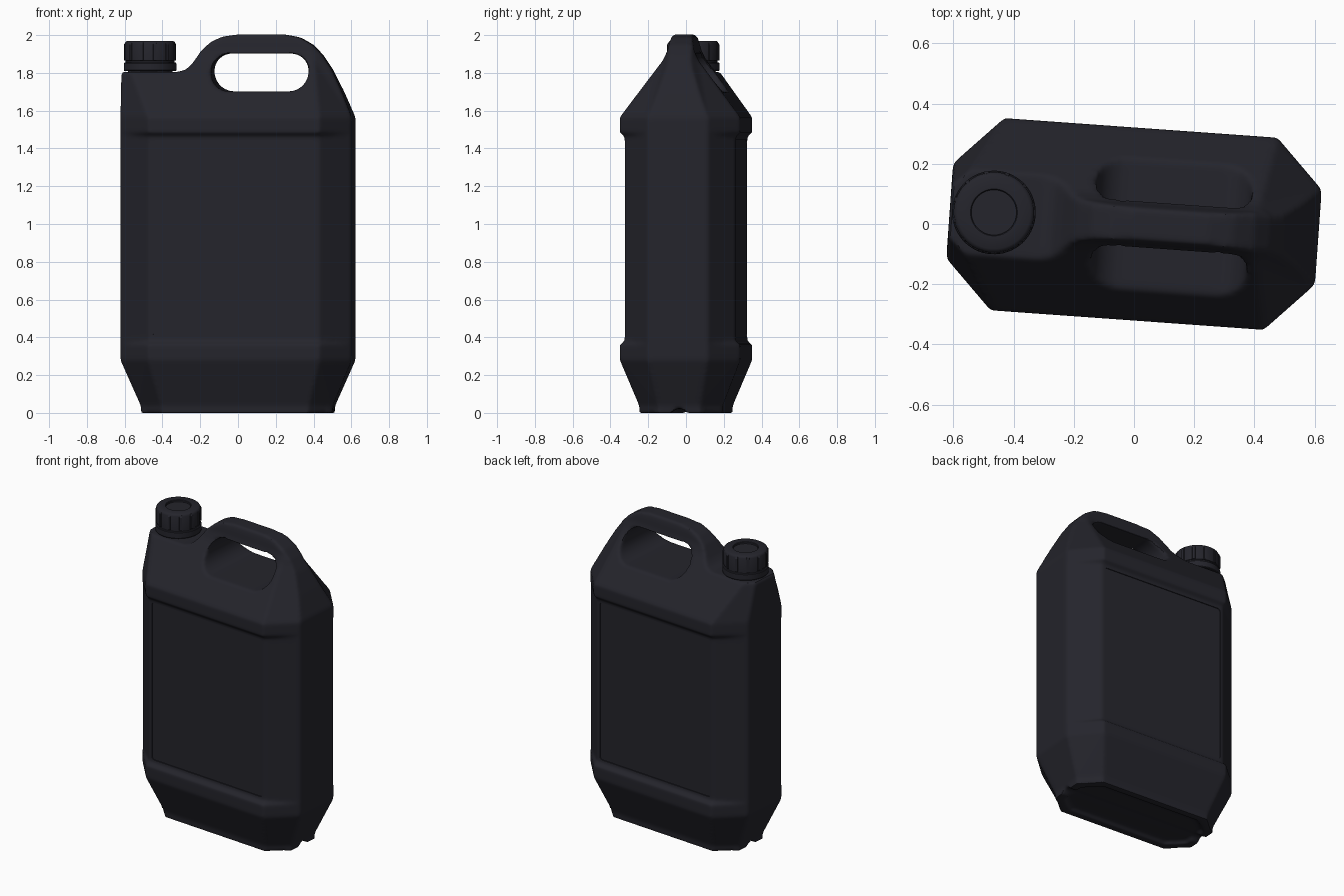
import bpy, bmesh
from math import sin, cos, pi, radians
from mathutils import Matrix

if "Cube" in bpy.data.objects:
    bpy.data.objects.remove(bpy.data.objects["Cube"])

TURN = Matrix.Rotation(radians(-4.1), 4, 'Z')   # the can stands slightly turned


def material(name, rgb):
    m = bpy.data.materials.new(name)
    m.use_nodes = True
    m.diffuse_color = (*rgb, 1)
    bsdf = m.node_tree.nodes["Principled BSDF"]
    bsdf.inputs["Base Color"].default_value = (*rgb, 1)
    bsdf.inputs["Roughness"].default_value = 0.5
    return m


plastic = material("dark plastic", (0.018, 0.018, 0.025))


def loft(name, rings):
    """Closed solid skinned through rings with equal point counts."""
    bm = bmesh.new()
    loops = [[bm.verts.new(p) for p in ring] for ring in rings]
    n = len(loops[0])
    for a, b in zip(loops, loops[1:]):
        for i in range(n):
            j = (i + 1) % n
            bm.faces.new((a[i], a[j], b[j], b[i]))
    bm.faces.new(loops[0][::-1])
    bm.faces.new(loops[-1])
    bmesh.ops.recalc_face_normals(bm, faces=bm.faces)
    mesh = bpy.data.meshes.new(name)
    bm.to_mesh(mesh)
    bm.free()
    ob = bpy.data.objects.new(name, mesh)
    bpy.context.collection.objects.link(ob)
    ob.data.materials.append(plastic)
    return ob


def octagon(z, left, right, hy, cl, cr, yl, yr):
    """Chamfered rectangle: end positions, half depth, chamfer corners."""
    half = [(right, yr), (cr, hy), (cl, hy), (left, yl)]
    return [(x, y, z) for x, y in half] + [(x, -y, z) for x, y in half[::-1]]


def even(z, hx, hy, cx, cy):
    return octagon(z, -hx, hx, hy, -cx, cx, cy, cy)


def circle(r, z, n=64):
    return [(r * cos(2 * pi * i / n), r * sin(2 * pi * i / n), z) for i in range(n)]


def side_prism(name, outline, y0=-0.6, y1=0.6):
    return loft(name, [[(x, y, z) for x, z in outline] for y in (y0, y1)])


def rounded_rect(x0, x1, z0, z1, r, steps=8):
    corners = ((x1 - r, z1 - r), (x0 + r, z1 - r), (x0 + r, z0 + r), (x1 - r, z0 + r))
    return [(cx + r * cos(pi / 2 * (k + i / steps)), cz + r * sin(pi / 2 * (k + i / steps)))
            for k, (cx, cz) in enumerate(corners) for i in range(steps + 1)]


def shade(ob, angle):
    bpy.ops.object.select_all(action='DESELECT')
    ob.select_set(True)
    bpy.context.view_layer.objects.active = ob
    bpy.ops.object.shade_smooth_by_angle(angle=radians(angle))


# Can body: flared foot, waist between two bands, shoulders closing to the handle
body = loft("can_body", [
    even(0, .508, .22, .39, .11),
    even(.035, .508, .22, .39, .11),
    even(.28, .614, .32, .455, .158),
    even(.362, .614, .32, .455, .158),
    even(.378, .614, .294, .45, .158),
    even(1.465, .614, .294, .45, .158),
    even(1.482, .614, .32, .455, .158),
    even(1.565, .614, .32, .455, .158),
    octagon(1.87, -.614, .487, .092, -.585, .41, .07, .045),
    octagon(1.92, -.614, .465, .07, -.585, .40, .055, .04),
    octagon(1.97, -.614, .445, .062, -.585, .39, .05, .04),
    octagon(2.03, -.614, .42, .045, -.585, .37, .035, .03)])
tri = body.modifiers.new("triangulate", 'TRIANGULATE')

# Cutters: handle outline, grip hole, hollow underside, seam notch
outline = side_prism("outline_cutter", [
    (-.7, 1.805), (-.31, 1.805), (-.27, 1.817), (-.24, 1.845), (-.19, 1.92), (-.14, 1.965),
    (-.08, 1.992), (0, 2.003), (.25, 2.003), (.33, 1.988), (.4, 1.948), (.45, 1.895),
    (.5, 1.82), (.64, 1.53), (.7, 1.5), (.7, -.1), (-.7, -.1)])
grip = side_prism("grip_cutter", rounded_rect(-.133, .383, 1.702, 1.903, .098))
hollow = loft("underside_cutter", [even(-.1, .46, .18, .36, .09),
                                   even(.02, .45, .17, .35, .085)])
notch = loft("notch_cutter", [[(x, .045 * cos(a * pi / 8), -.022 + .045 * sin(a * pi / 8))
                               for a in range(16)] for x in (-.7, .7)])
# Shallow label panels on front and back
panel = rounded_rect(-.43, .43, .40, 1.445, .02, 3)
panels = [side_prism("front_panel_cutter", panel, -.5, -.289),
          side_prism("back_panel_cutter", panel, .289, .5)]
cutters = [outline, grip, hollow, notch] + panels


def boolean(cutter, operation='DIFFERENCE'):
    cutter.hide_render = True
    mod = body.modifiers.new(cutter.name, 'BOOLEAN')
    mod.solver = 'EXACT'
    mod.operation = operation
    mod.object = cutter


boolean(outline, 'INTERSECT')
for c in (grip, hollow, notch):
    boolean(c)

# Soften every edge like blow-moulded plastic
remesh = body.modifiers.new("remesh", 'REMESH')
remesh.mode = 'VOXEL'
remesh.voxel_size = .011
soften = body.modifiers.new("soften", 'SMOOTH')
soften.factor = .5
soften.iterations = 7
for c in panels:
    boolean(c)

# Bake the modifiers and drop the cutters
bpy.context.view_layer.update()
baked = bpy.data.meshes.new_from_object(
    body.evaluated_get(bpy.context.evaluated_depsgraph_get()))
body.modifiers.clear()
body.data = baked
baked.materials.clear()
baked.materials.append(plastic)
for p in baked.polygons:
    p.material_index = 0
for c in cutters:
    bpy.data.objects.remove(c)
body.matrix_world = TURN
shade(body, 35)

# Neck and screw cap
place = TURN @ Matrix.Translation((-.467, .005, 0))
neck = loft("neck", [circle(.118, 1.77), circle(.118, 1.83)])
cap = loft("screw_cap", [circle(r, z) for r, z in (
    (.136, 1.81), (.139, 1.814), (.139, 1.85), (.136, 1.854), (.129, 1.855), (.129, 1.864),
    (.134, 1.866), (.134, 1.955), (.13, 1.964), (.121, 1.97), (.078, 1.97), (.075, 1.967),
    (.075, 1.957))])
for ob in (neck, cap):
    ob.matrix_world = place
    shade(ob, 35)

# Grip ribs around the cap
RIBS = 12
for i in range(RIBS):
    rib = loft(f"cap_rib_{i + 1}", [
        [(.128, -w, z), (r, -w * .7, z), (r, w * .7, z), (.128, w, z)]
        for z, w, r in ((1.866, .011, .139), (1.95, .011, .139), (1.962, .009, .131))])
    rib.matrix_world = place @ Matrix.Rotation(2 * pi * (i + .5) / RIBS, 4, 'Z')
